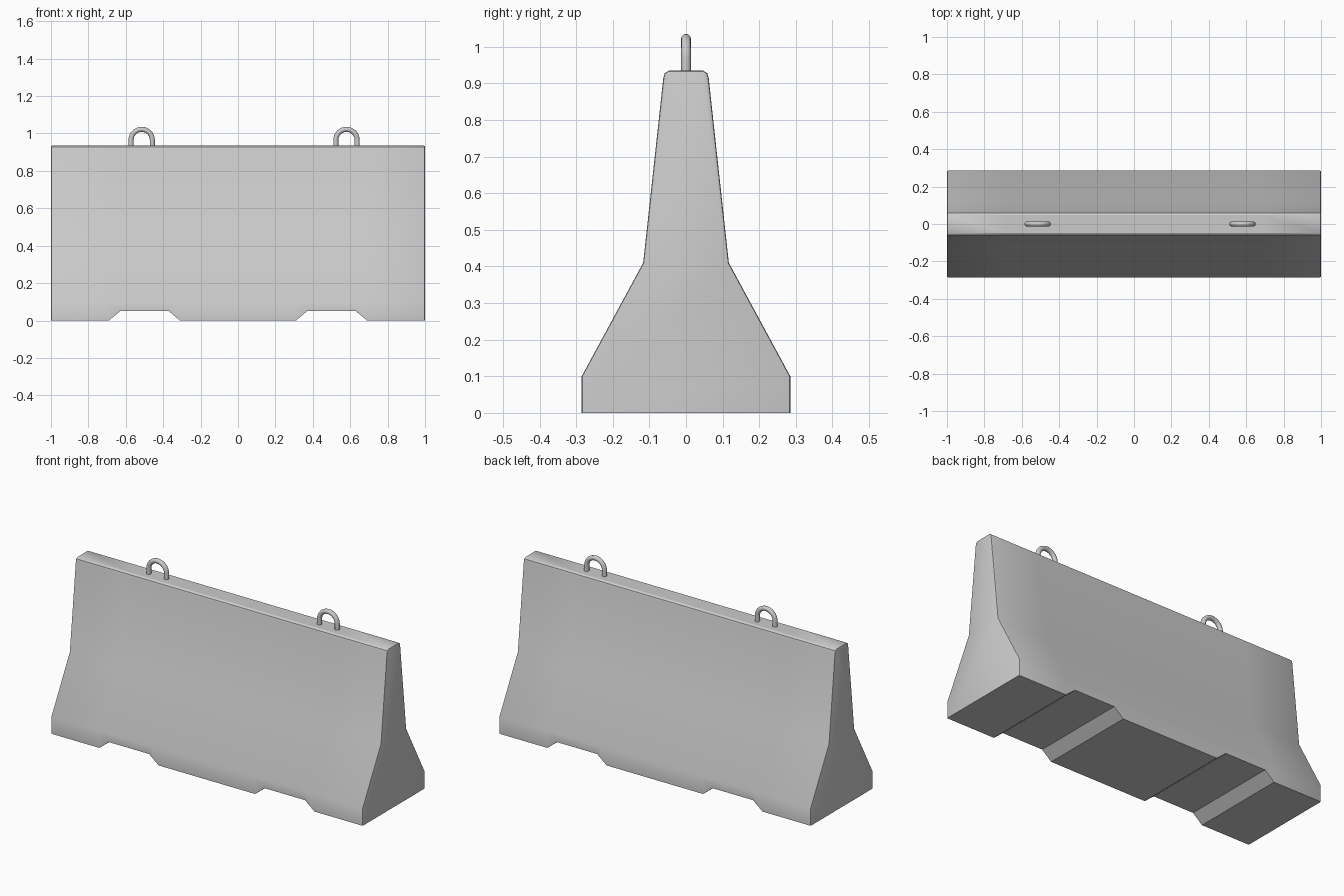
import bpy, bmesh, math

if "Cube" in bpy.data.objects:
    bpy.data.objects.remove(bpy.data.objects["Cube"])


def shade(obj):
    bpy.ops.object.select_all(action='DESELECT')
    obj.select_set(True)
    bpy.context.view_layer.objects.active = obj
    bpy.ops.object.shade_smooth_by_angle(angle=math.radians(32))


# Concrete body: half profile (y, z) mirrored, lofted through stations in x
half = [(0.285, 0), (0.285, 0.10), (0.117, 0.41), (0.062, 0.915),
        (0.058, 0.928), (0.047, 0.935)]
profile = half + [(-y, z) for y, z in reversed(half)]
right = [(0.31, 0), (0.37, 0.05), (0.63, 0.05), (0.69, 0), (1, 0)]
stations = [(-x, z) for x, z in reversed(right)] + right

bm = bmesh.new()
rings = [[bm.verts.new((x, y, max(z, foot))) for y, z in profile]
         for x, foot in stations]
n = len(profile)
for a, b in zip(rings, rings[1:]):
    for i in range(n):
        j = (i + 1) % n
        bm.faces.new((a[i], a[j], b[j], b[i]))
bm.faces.new(rings[0])
bm.faces.new(rings[-1])
bmesh.ops.recalc_face_normals(bm, faces=bm.faces)

# Softened end outlines, bottom edge left sharp
ends = [e for e in bm.edges
        if all(abs(v.co.x) > 0.99 for v in e.verts)
        and max(v.co.z for v in e.verts) > 0.01]
bmesh.ops.bevel(bm, geom=ends, offset=0.006, offset_type='OFFSET',
                segments=2, profile=0.5, affect='EDGES')
bmesh.ops.recalc_face_normals(bm, faces=bm.faces)
mesh = bpy.data.meshes.new("barrier_body")
bm.to_mesh(mesh)
bm.free()
body = bpy.data.objects.new("barrier_body", mesh)
bpy.context.collection.objects.link(body)
shade(body)


# Steel lifting loops: round bar bent into an arch
def lifting_loop(name, x):
    r, top = 0.057, 0.965
    arc = [(r * math.cos(math.pi * k / 16), top + r * math.sin(math.pi * k / 16))
           for k in range(17)]
    path = [(r, 0.91)] + arc + [(-r, 0.91)]
    curve = bpy.data.curves.new(name, 'CURVE')
    curve.dimensions = '3D'
    curve.bevel_depth = 0.0135
    curve.bevel_resolution = 4
    curve.use_fill_caps = True
    spline = curve.splines.new('POLY')
    spline.points.add(len(path) - 1)
    for p, (px, pz) in zip(spline.points, path):
        p.co = (px, 0, pz, 1)
    obj = bpy.data.objects.new(name, curve)
    obj.location.x = x
    bpy.context.collection.objects.link(obj)
    bpy.ops.object.select_all(action='DESELECT')
    obj.select_set(True)
    bpy.context.view_layer.objects.active = obj
    bpy.ops.object.convert(target='MESH')
    shade(bpy.context.view_layer.objects.active)


lifting_loop("lifting_loop_left", -0.515)
lifting_loop("lifting_loop_right", 0.58)
